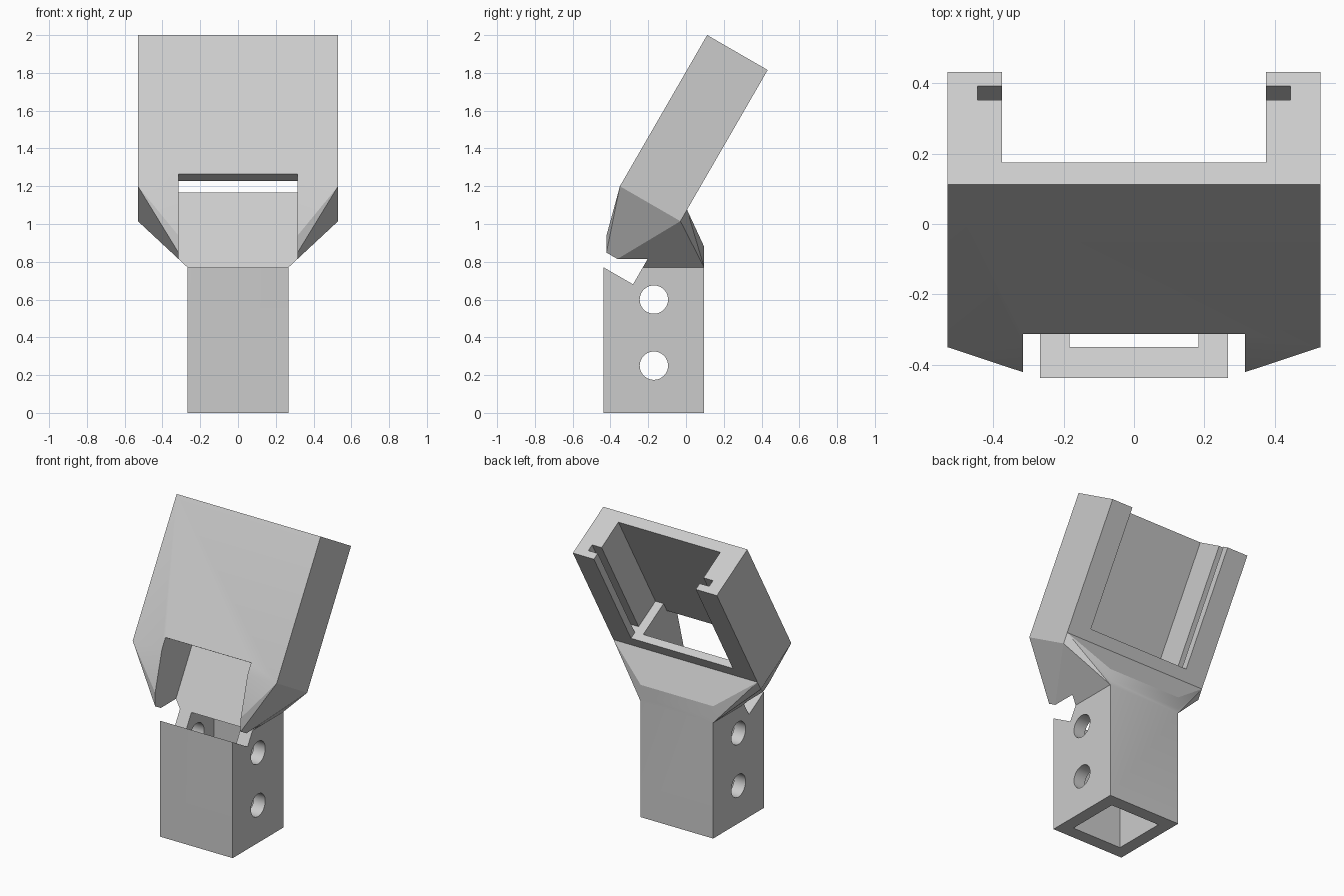
import bpy, bmesh, math
from mathutils import Matrix, Vector

cube = bpy.data.objects.get("Cube")
if cube:
    bpy.data.objects.remove(cube)

grey = bpy.data.materials.new("light_grey")
grey.use_nodes = True
colour = (0.6, 0.6, 0.6, 1)
grey.diffuse_color = colour
grey.node_tree.nodes["Principled BSDF"].inputs["Base Color"].default_value = colour

# Frame of the leaning head: y is depth from its front face, z runs up its length
LEAN = Matrix.Translation((0, -0.35, 1.2)) @ Matrix.Rotation(math.radians(-30), 4, "X")
UPRIGHT = Matrix.Identity(4)
HEAD_W, HEAD_D, HEAD_L = 0.53, 0.37, 0.924
TUBE_W, TUBE_Y0, TUBE_Y1, TUBE_TOP = 0.267, -0.437, 0.096, 0.77
FLOOR, WALL, LIP = 0.145, 0.073, 0.32


def corners(x, y, z, frame):
    return [frame @ Vector((a, b, c)) for a in x for b in y for c in z]


def hull(name, points):
    """Solid wrapped around the given points."""
    bm = bmesh.new()
    for p in points:
        bm.verts.new(p)
    result = bmesh.ops.convex_hull(bm, input=bm.verts)
    loose = {v for v in result["geom_interior"] if isinstance(v, bmesh.types.BMVert)}
    bmesh.ops.delete(bm, geom=list(loose), context="VERTS")
    bmesh.ops.dissolve_limit(bm, angle_limit=0.01, verts=bm.verts, edges=bm.edges)
    bmesh.ops.recalc_face_normals(bm, faces=bm.faces)
    mesh = bpy.data.meshes.new(name)
    bm.to_mesh(mesh)
    bm.free()
    mesh.materials.append(grey)
    obj = bpy.data.objects.new(name, mesh)
    bpy.context.collection.objects.link(obj)
    return obj


def block(name, x, y, z, frame=UPRIGHT):
    return hull(name, corners(x, y, z, frame))


def combine(body, tool, operation):
    tool.hide_render = True
    mod = body.modifiers.new(tool.name, "BOOLEAN")
    mod.operation, mod.solver, mod.object = operation, "EXACT", tool
    bpy.context.view_layer.objects.active = body
    bpy.ops.object.modifier_apply(modifier=mod.name)
    bpy.data.objects.remove(tool)


# Square tube, flared neck and leaning head joined into one body
body = block("holder_body", (-TUBE_W, TUBE_W), (TUBE_Y0, TUBE_Y1), (0, 0.8))
neck = hull("neck",
            corners((-TUBE_W, TUBE_W), (TUBE_Y0, TUBE_Y1), (TUBE_TOP, 0.88), UPRIGHT)
            + corners((-HEAD_W, HEAD_W), (0, HEAD_D), (0, 0.07), LEAN))
head = block("head", (-HEAD_W, HEAD_W), (0, HEAD_D), (0, HEAD_L), LEAN)
combine(body, neck, "UNION")
combine(body, head, "UNION")

# Tray cavity, open at the back and top
cuts = [block("tray", (-0.375, 0.375), (WALL, 0.6), (FLOOR, 1.2), LEAN)]
# Guide slots in both side walls
for side in (-1, 1):
    cuts.append(block("slot", (side * 0.3, side * 0.445), (0.277, 0.323), (FLOOR, 1.2), LEAN))
# Front pocket through the neck, and its opening into the tray floor
cuts.append(block("pocket", (-0.315, 0.315), (-0.4, LIP), (-0.415, 0.075), LEAN))
cuts.append(block("floor_opening", (-0.315, 0.315), (WALL, LIP), (0, 0.2), LEAN))
# Hollow of the tube
cuts.append(block("hollow", (-0.183, 0.183), (-0.35, 0.01), (-0.1, TUBE_TOP)))
# Cross holes for bolts
for z in (0.25, 0.6):
    ring = [(x, -0.17 + 0.075 * math.cos(i * math.pi / 24), z + 0.075 * math.sin(i * math.pi / 24))
            for i in range(48) for x in (-0.4, 0.4)]
    cuts.append(hull("bolt_hole", ring))
for cut in cuts:
    combine(body, cut, "DIFFERENCE")

# Round the shading of the bolt holes only
body.select_set(True)
bpy.context.view_layer.objects.active = body
bpy.ops.object.shade_smooth_by_angle(angle=math.radians(20))
